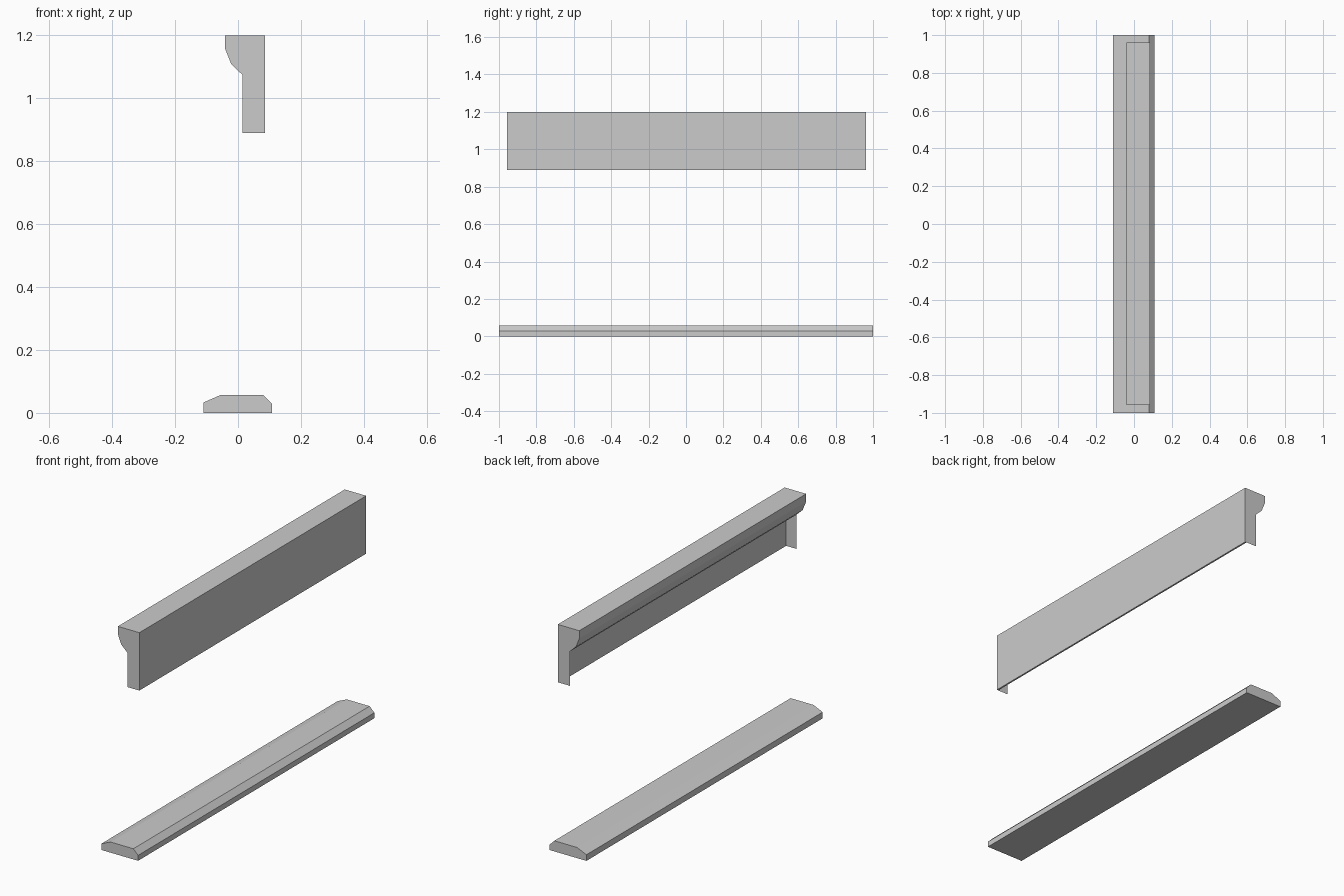
import bpy
import bmesh

if "Cube" in bpy.data.objects:
    bpy.data.objects.remove(bpy.data.objects["Cube"])


def make_object(name, bm):
    mesh = bpy.data.meshes.new(name)
    bm.to_mesh(mesh)
    bm.free()
    obj = bpy.data.objects.new(name, mesh)
    bpy.context.collection.objects.link(obj)
    return obj


def sweep(name, profile, y0, y1, caps):
    """Run a closed x/z profile along y and close its ends with the cap outline."""
    bm = bmesh.new()
    rows = [[bm.verts.new((x, y, z)) for x, z in profile] for y in (y0, y1)]
    n = len(profile)
    for i in range(n):
        j = (i + 1) % n
        bm.faces.new((rows[0][i], rows[1][i], rows[1][j], rows[0][j]))
    for y, flip in ((y0, False), (y1, True)):
        face = bm.faces.new([bm.verts.new((x, y, z)) for x, z in caps])
        if flip:
            face.normal_flip()
    return make_object(name, bm)


# Low threshold with bevelled long edges (clockwise outline reversed to face out)
sill = [(-0.11, 0), (0.108, 0), (0.108, 0.029), (0.08, 0.057),
        (-0.055, 0.057), (-0.11, 0.033)]
sweep("threshold", sill, -1.0, 1.0, sill)

# Header: thin front board with a moulding behind, closed by full end plates
moulding = [(-0.041, 1.2), (-0.041, 1.158), (-0.021, 1.108), (0.015, 1.074)]
board = [(0.077, 1.074), (0.077, 0.89), (0.086, 0.89), (0.086, 1.2)]
end_plate = moulding + [(0.015, 0.89), (0.086, 0.89), (0.086, 1.2)]
sweep("header", moulding + board, -0.958, 0.962, end_plate)
